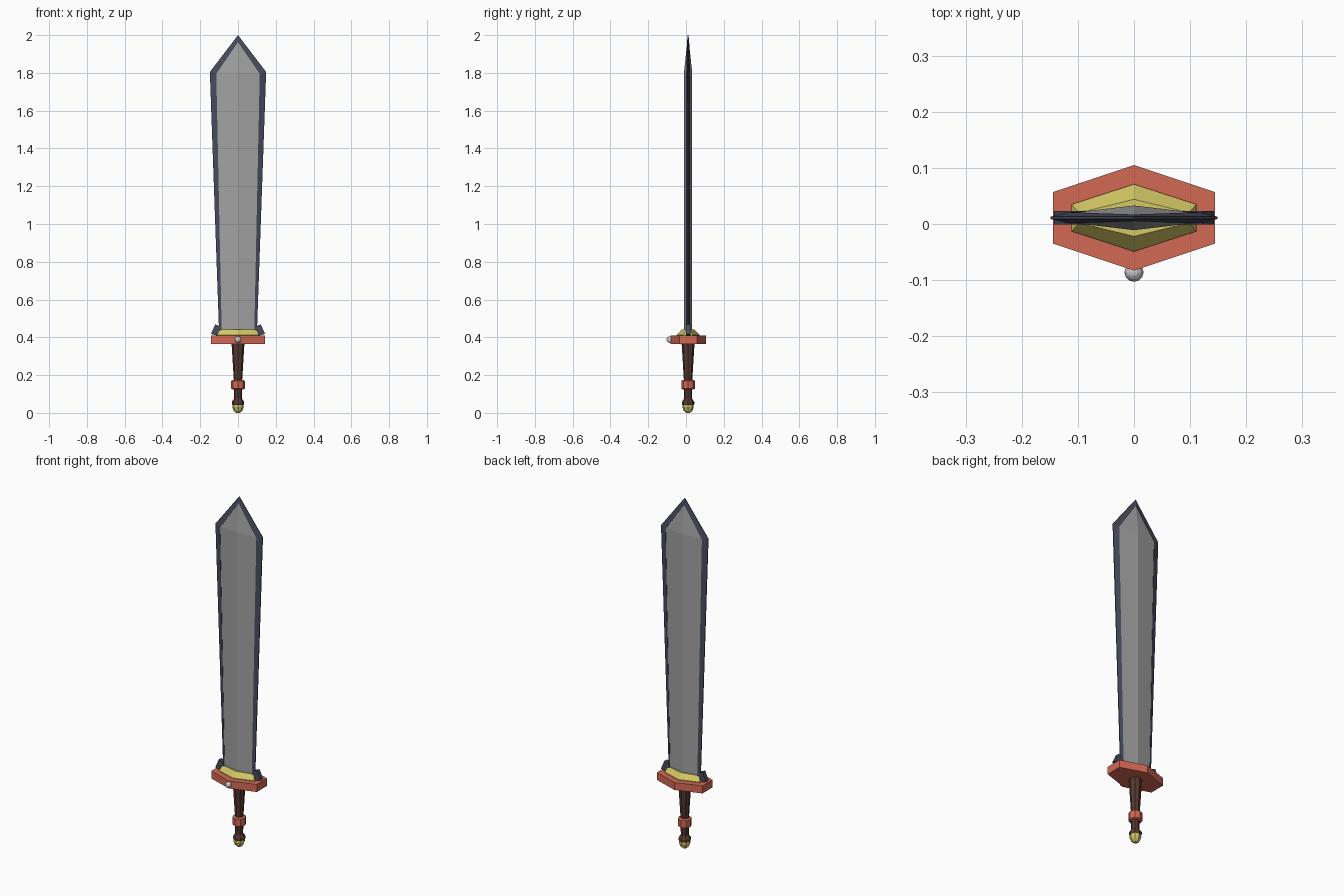
import bpy, bmesh, math

if "Cube" in bpy.data.objects:
    bpy.data.objects.remove(bpy.data.objects["Cube"])

CY = 0.011  # depth of the sword's middle plane


def material(name, color):
    m = bpy.data.materials.new(name)
    m.diffuse_color = (*color, 1)
    m.use_nodes = True
    m.node_tree.nodes["Principled BSDF"].inputs["Base Color"].default_value = m.diffuse_color
    return m


RED = material("red", (0.65, 0.14, 0.09))
YELLOW = material("yellow", (0.65, 0.57, 0.13))
BROWN = material("brown", (0.09, 0.04, 0.032))
DARK = material("dark_steel", (0.065, 0.07, 0.11))
STEEL = material("steel", (0.36, 0.36, 0.36))


def loft(name, rings, mat):
    """Skin a list of equal-length closed rings and cap both ends."""
    bm = bmesh.new()
    rows = [[bm.verts.new((x, y + CY, z)) for x, y, z in r] for r in rings]
    n = len(rows[0])
    for a, b in zip(rows, rows[1:]):
        for i in range(n):
            j = (i + 1) % n
            bm.faces.new((a[i], a[j], b[j], b[i]))
    bm.faces.new(rows[0][::-1])
    bm.faces.new(rows[-1])
    bmesh.ops.recalc_face_normals(bm, faces=bm.faces)
    me = bpy.data.meshes.new(name)
    bm.to_mesh(me)
    bm.free()
    me.materials.append(mat)
    ob = bpy.data.objects.new(name, me)
    bpy.context.collection.objects.link(ob)
    return ob


def hexagon(x, y_side, y_mid, z):
    return [(x, -y_side, z), (x, y_side, z), (0, y_mid, z),
            (-x, y_side, z), (-x, -y_side, z), (0, -y_mid, z)]


def lathe(name, profile, mat, n=8):
    step = math.tau / n
    return loft(name, [[(r * math.cos(i * step), r * math.sin(i * step), z)
                        for i in range(n)] for r, z in profile], mat)


# Blade core with a central ridge
loft("blade", [hexagon(0.088, 0.008, 0.022, 0.42),
               hexagon(0.117, 0.008, 0.022, 1.80),
               hexagon(0.002, 0.003, 0.004, 1.966)], STEEL)

# Dark cutting edge running up one side, over the tip and down the other
stations = [(-0.086, -0.10, 0.42, 0.42, 0.010), (-0.115, -0.149, 1.795, 1.805, 0.010),
            (0, 0, 1.963, 2.0, 0.006),
            (0.115, 0.149, 1.795, 1.805, 0.010), (0.086, 0.10, 0.42, 0.42, 0.010)]
loft("cutting_edge", [[(xi, -t, zi), (xi, t, zi), (xo, 0.002, zo), (xo, -0.002, zo)]
                      for xi, xo, zi, zo, t in stations], DARK)

# Flared lugs at the blade root
lug = [(0.085, 0.41), (0.112, 0.41), (0.143, 0.418), (0.121, 0.468), (0.098, 0.46), (0.085, 0.44)]
for side, s in (("left", -1), ("right", 1)):
    loft(side + "_lug", [[(s * x, y, z) for x, z in lug] for y in (-0.012, 0.012)], DARK)

# Guard and collar
loft("guard", [hexagon(0.144, 0.046, 0.094, z) for z in (0.366, 0.409)], RED)
loft("collar", [hexagon(0.111, 0.024, 0.060, 0.409),
                hexagon(0.111, 0.024, 0.060, 0.413),
                hexagon(0.098, 0.009, 0.033, 0.441)], YELLOW)

# Grip, ring and pommel
lathe("grip", [(0.034, 0.366), (0.022, 0.17), (0.021, 0.075), (0.033, 0.058),
               (0.033, 0.048), (0.026, 0.036)], BROWN)
lathe("grip_ring", [(0.026, 0.174), (0.036, 0.17), (0.036, 0.128), (0.026, 0.124)], RED)
lathe("pommel", [(0.029, 0.046), (0.030, 0.030), (0.023, 0.011), (0.010, 0)], YELLOW)

# Round stud on the front of the guard
bpy.ops.mesh.primitive_uv_sphere_add(segments=12, ring_count=8, radius=0.017,
                                     location=(0, -0.086, 0.388))
bpy.context.object.name = "guard_stud"
